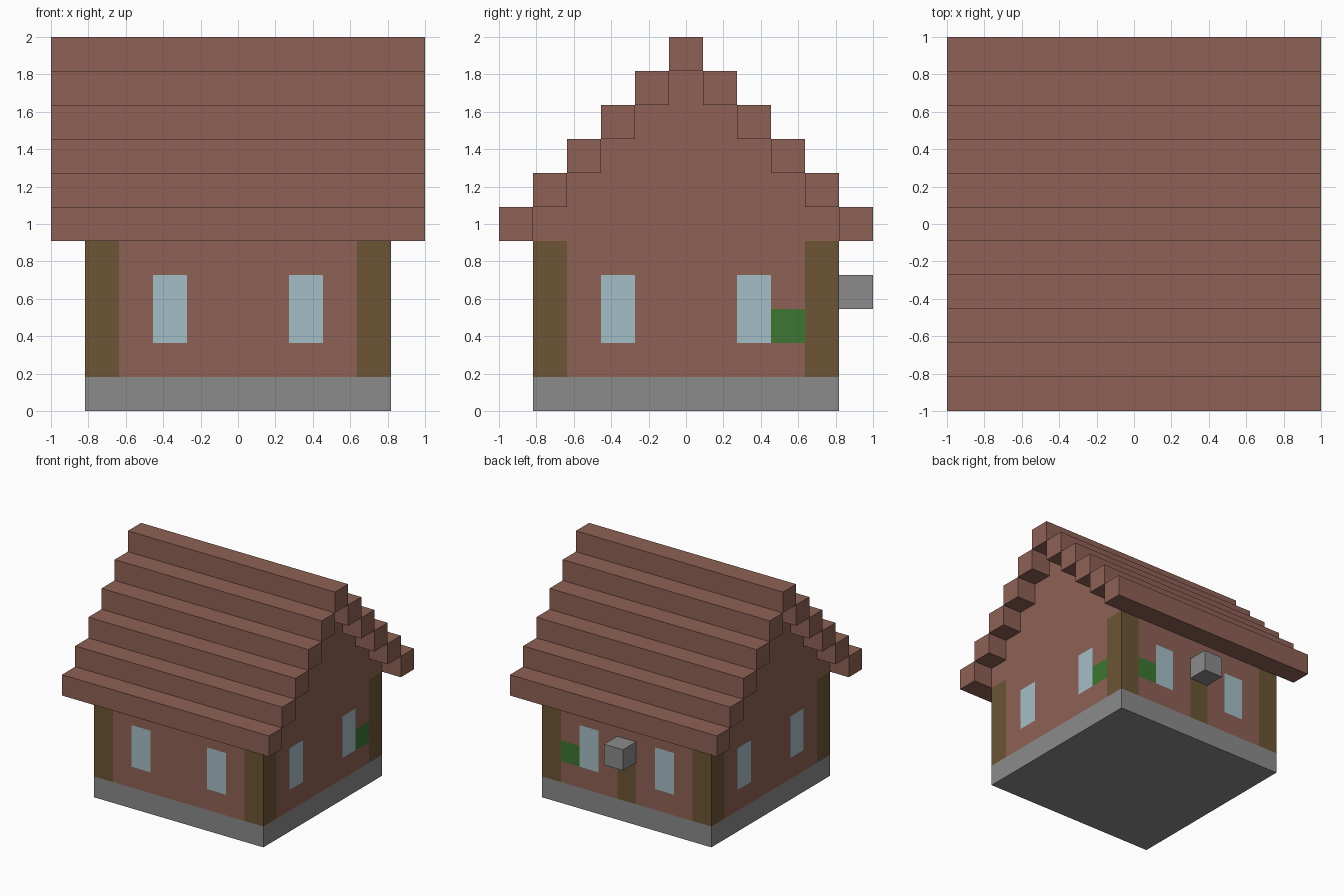
import bpy, bmesh
from mathutils import Vector

cube = bpy.data.objects.get("Cube")
if cube:
    bpy.data.objects.remove(cube, do_unlink=True)

U = 2 / 11        # one block
HALF = 4.5        # half the house width, in blocks
STEPS = 5         # stepped rows on each roof slope
EAVES = 5         # height where the roof starts, in blocks


def linear(c):
    c /= 255
    return c / 12.92 if c <= 0.04045 else ((c + 0.055) / 1.055) ** 2.4


def material(name, *rgb):
    color = [linear(c) for c in rgb] + [1]
    mat = bpy.data.materials.new(name)
    mat.use_nodes = True
    mat.diffuse_color = color
    mat.node_tree.nodes["Principled BSDF"].inputs["Base Color"].default_value = color
    return mat


brick = material("brick", 143, 97, 85)
wood = material("wood", 108, 85, 53)
glass = material("glass", 165, 190, 199)
leaf = material("leaf green", 61, 118, 49)
stone = material("stone", 139, 139, 139)


def finish(name, bm, mats):
    bmesh.ops.recalc_face_normals(bm, faces=bm.faces)
    bmesh.ops.scale(bm, vec=(U, U, U), verts=bm.verts)
    mesh = bpy.data.meshes.new(name)
    bm.to_mesh(mesh)
    bm.free()
    for mat in mats:
        mesh.materials.append(mat)
    obj = bpy.data.objects.new(name, mesh)
    bpy.context.collection.objects.link(obj)
    return obj


def box(name, low, high, mat):
    low, high = Vector(low), Vector(high)
    bm = bmesh.new()
    bmesh.ops.create_cube(bm, size=1)
    bmesh.ops.scale(bm, vec=high - low, verts=bm.verts)
    bmesh.ops.translate(bm, vec=(low + high) / 2, verts=bm.verts)
    return finish(name, bm, [mat])


# Stone foundation
box("foundation", (-HALF, -HALF, 0), (HALF, HALF, 1), stone)

# Walls with stepped gables, extruded along x from one profile
half_profile = [(HALF, 1)]
for i in range(STEPS):
    half_profile += [(HALF - i, EAVES + i), (HALF - i, EAVES + i + 1)]
half_profile.pop(1)   # the first row continues straight up from the wall
profile = half_profile + [(-y, z) for y, z in reversed(half_profile)]

bm = bmesh.new()
face = bm.faces.new([bm.verts.new((-HALF, y, z)) for y, z in profile])
grown = bmesh.ops.extrude_face_region(bm, geom=[face], use_keep_orig=True)
bmesh.ops.translate(bm, vec=(2 * HALF, 0, 0),
                    verts=[v for v in grown["geom"] if isinstance(v, bmesh.types.BMVert)])


def cut(axis, position):
    point, normal = Vector(), Vector()
    point[axis] = position
    normal[axis] = 1
    bmesh.ops.bisect_plane(bm, geom=bm.verts[:] + bm.edges[:] + bm.faces[:],
                           plane_co=point, plane_no=normal)


# Cut the walls into blocks so posts, windows and door are flush faces
for z in range(2, EAVES + STEPS):
    cut(2, z)
for axis in (0, 1):
    for k in range(8):
        cut(axis, k - 3.5)
bmesh.ops.recalc_face_normals(bm, faces=bm.faces)

BRICK, WOOD, GLASS, LEAF = range(4)
for f in bm.faces:
    x, y, z = f.calc_center_median()
    n = f.normal
    if abs(n.z) > 0.5 or z > EAVES:
        continue
    along = y if abs(n.x) > 0.5 else x
    if abs(along) > 3.5:
        f.material_index = WOOD                      # corner posts
    elif 1.5 < abs(along) < 2.5 and 2 < z < 4:
        f.material_index = GLASS                     # windows
    elif n.x + n.y > 0.5 and 2.5 < along < 3.5 and 2 < z < 3:
        f.material_index = LEAF                      # foliage by the back left corner
    elif n.y > 0.5 and abs(along) < 0.5 and z < 3:
        f.material_index = WOOD                      # back door
finish("walls", bm, [brick, wood, glass, leaf])

# Stepped roof beams, mirrored front to back, with one ridge beam
REACH = HALF + 1
for i in range(STEPS):
    z = EAVES + i
    inner, outer = HALF - i, REACH - i
    box(f"front_roof_beam_{i + 1}", (-REACH, -outer, z), (REACH, -inner, z + 1), brick)
    box(f"back_roof_beam_{i + 1}", (-REACH, inner, z), (REACH, outer, z + 1), brick)
box("ridge_beam", (-REACH, -0.5, EAVES + STEPS), (REACH, 0.5, EAVES + STEPS + 1), brick)

# Stone block above the back door
box("door_canopy", (-0.5, HALF, 3), (0.5, REACH, 4), stone)
